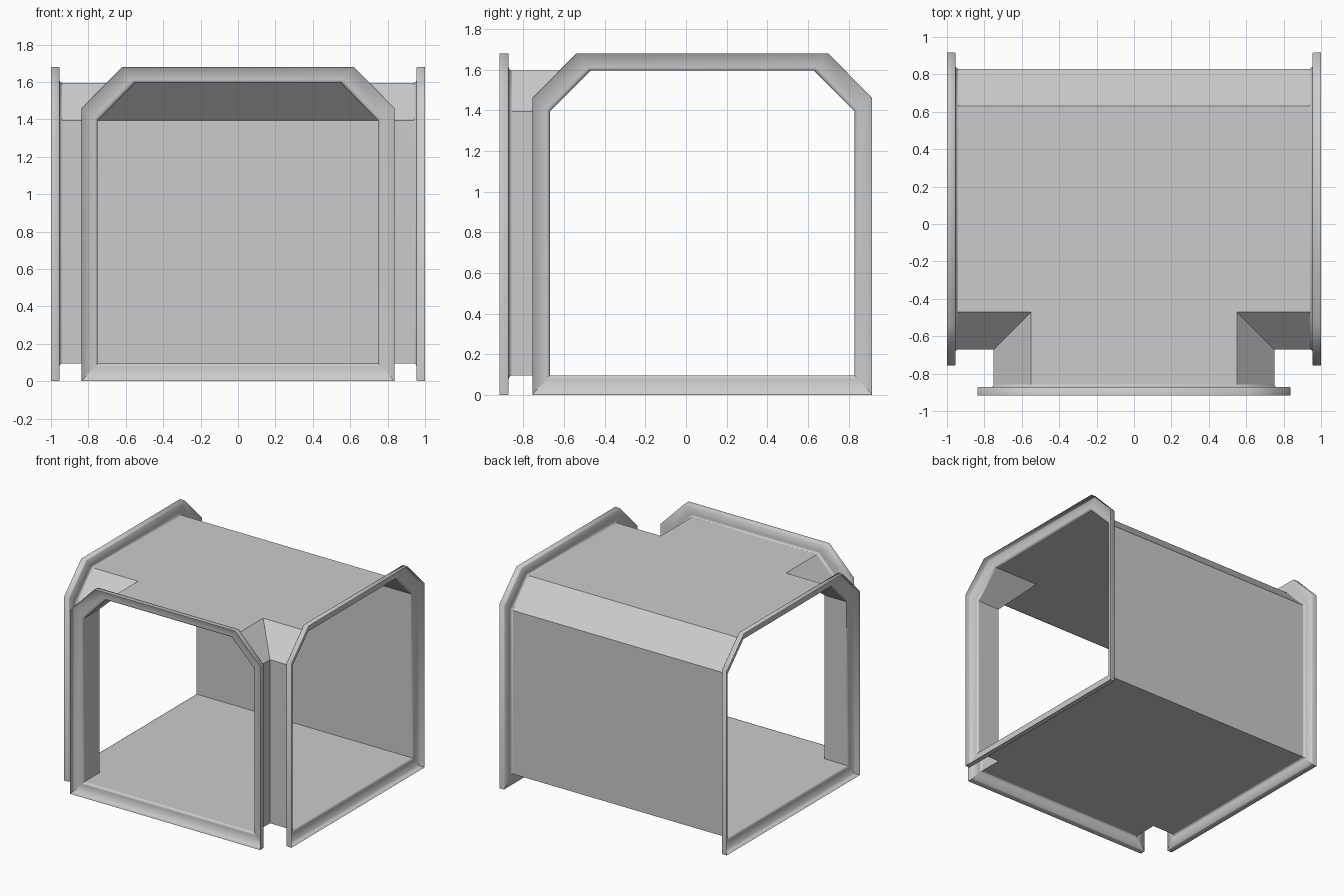
import bpy, bmesh

if "Cube" in bpy.data.objects:
    bpy.data.objects.remove(bpy.data.objects["Cube"])

grey = bpy.data.materials.new("plain grey")
grey.diffuse_color = (0.6, 0.6, 0.6, 1)
grey.use_nodes = True
grey.node_tree.nodes["Principled BSDF"].inputs["Base Color"].default_value = grey.diffuse_color

CY = 0.08                    # centre line of the long passage
END, BRANCH_END = 1.0, 0.9175
LO, KNEE, HI = 0.095, 1.395, 1.595


def finish(bm, name, smooth):
    bmesh.ops.remove_doubles(bm, verts=bm.verts, dist=1e-4)
    bmesh.ops.recalc_face_normals(bm, faces=bm.faces)
    mesh = bpy.data.meshes.new(name)
    for f in bm.faces:
        f.smooth = smooth
    bm.to_mesh(mesh)
    bm.free()
    mesh.materials.append(grey)
    ob = bpy.data.objects.new(name, mesh)
    bpy.context.collection.objects.link(ob)
    return ob


def section(t):
    """Arch outline (across, up); t = 0 at the tunnel wall, 1 at the flange rim."""
    w, k, c = 0.75 + 0.0865 * t, KNEE + 0.065 * t, 0.55 + 0.07 * t
    h, b = HI + 0.085 * t, LO * (1 - t)
    return [(-w, b), (w, b), (w, k), (c, h), (-c, h), (-w, k)]


def flange(name, place, end):
    """Open channel: tunnel wall, small fillet, collar plate, outward rim."""
    profile = [(-0.06, 0), (-0.052, 0.03), (-0.046, 0.12),
               (-0.045, 0.2), (-0.045, 0.96), (-0.041, 1), (0, 1)]
    bm = bmesh.new()
    rings = [[bm.verts.new(place(u, z, end + a)) for u, z in section(t)]
             for a, t in profile]
    for r0, r1 in zip(rings, rings[1:]):
        for i in range(6):
            j = (i + 1) % 6
            bm.faces.new((r0[i], r0[j], r1[j], r1[i]))
        # crisp mitres at the square bottom corners
        for i in (0, 1):
            bm.edges.get((r0[i], r1[i])).smooth = False
    finish(bm, name, True)


# Flanges on both passage ends and on the branch
flange("right_flange", lambda u, z, a: (a, CY + u, z), END)
flange("left_flange", lambda u, z, a: (-a, CY + u, z), END)
flange("front_flange", lambda u, z, a: (u, -a, z), BRANCH_END)

# Thin T-shaped tunnel shell
X, Y = END - 0.06, -(BRANCH_END - 0.06)
back_wall, back_roof = CY + 0.75, CY + 0.55


def corner(inset, s):
    """Plan path round the inner corner on side s."""
    x, y = 0.75 - inset, CY - 0.75 + inset
    return [(s * X, y), (s * x, y), (s * x, Y)]


bm = bmesh.new()


def loft(low, z0, high, z1):
    a = [bm.verts.new((*p, z0)) for p in low]
    b = [bm.verts.new((*p, z1)) for p in high]
    for i in range(len(a) - 1):
        bm.faces.new((a[i], a[i + 1], b[i + 1], b[i]))


def slab(inset, back, z):
    right, left = corner(inset, 1), corner(inset, -1)
    outline = [(-X, back), (X, back)] + right + left[::-1]
    bm.faces.new([bm.verts.new((*p, z)) for p in outline])


slab(0, back_wall, LO)          # floor
slab(0.2, back_roof, HI)        # roof
back = [(-X, back_wall), (X, back_wall)]
loft(back, LO, back, KNEE)      # back wall and its sloped shoulder
loft(back, KNEE, [(-X, back_roof), (X, back_roof)], HI)
for s in (1, -1):               # corner walls and shoulders
    wall = corner(0, s)
    loft(wall, LO, wall, KNEE)
    loft(wall, KNEE, corner(0.2, s), HI)
finish(bm, "tunnel_shell", False)
